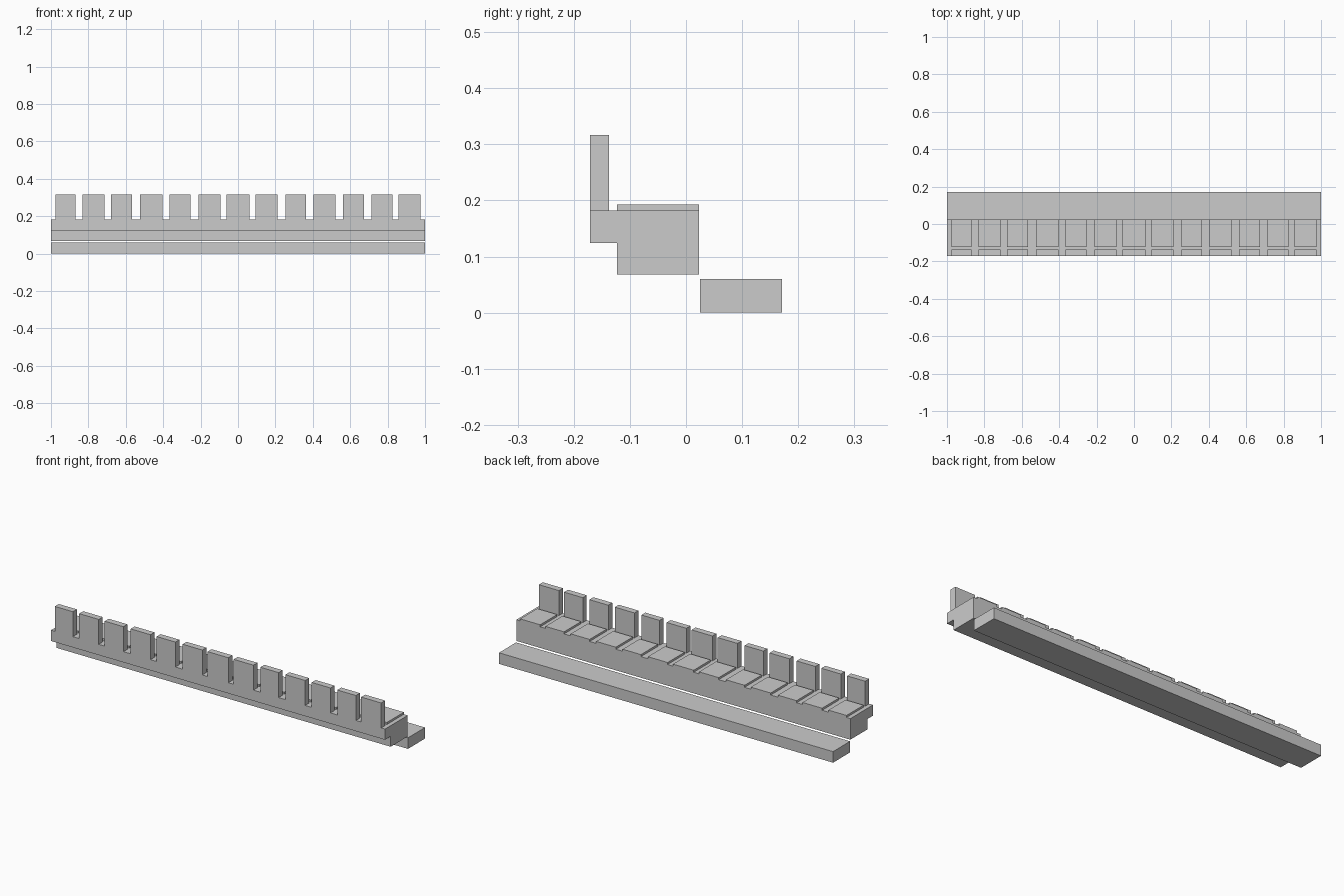
import bpy, bmesh

if "Cube" in bpy.data.objects:
    bpy.data.objects.remove(bpy.data.objects["Cube"])


def extrude_profile(name, profile, x0, x1):
    """Extrude a (y, z) outline along x."""
    bm = bmesh.new()
    face = bm.faces.new([bm.verts.new((x0, y, z)) for y, z in profile])
    out = bmesh.ops.extrude_face_region(bm, geom=[face])
    verts = [v for v in out["geom"] if isinstance(v, bmesh.types.BMVert)]
    bmesh.ops.translate(bm, verts=verts, vec=(x1 - x0, 0, 0))
    bmesh.ops.recalc_face_normals(bm, faces=bm.faces)
    mesh = bpy.data.meshes.new(name)
    bm.to_mesh(mesh)
    bm.free()
    obj = bpy.data.objects.new(name, mesh)
    bpy.context.collection.objects.link(obj)
    return obj


def box(name, x0, x1, y0, y1, z0, z1):
    return extrude_profile(name, [(y0, z0), (y1, z0), (y1, z1), (y0, z1)], x0, x1)


# Foot step along the rear
box("foot_step", -1, 1, 0.025, 0.171, 0, 0.06)

# Bench body with the overhanging ledge that carries the backrests
extrude_profile("bench_body", [(-0.123, 0.068), (0.023, 0.068), (0.023, 0.182),
                               (-0.171, 0.182), (-0.171, 0.124), (-0.123, 0.124)], -1, 1)

# Thirteen seats, each a cushion and a backrest (left and right edges)
seats = [(-0.977, -0.869), (-0.831, -0.714), (-0.678, -0.566), (-0.523, -0.404),
         (-0.367, -0.255), (-0.212, -0.094), (-0.062, 0.062), (0.094, 0.212),
         (0.254, 0.363), (0.404, 0.522), (0.561, 0.674), (0.714, 0.826), (0.857, 0.977)]
for i, (x0, x1) in enumerate(seats, 1):
    box(f"seat_cushion_{i}", x0, x1, -0.123, 0.023, 0.182, 0.193)
    box(f"backrest_{i}", x0, x1, -0.171, -0.137, 0.182, 0.317)
